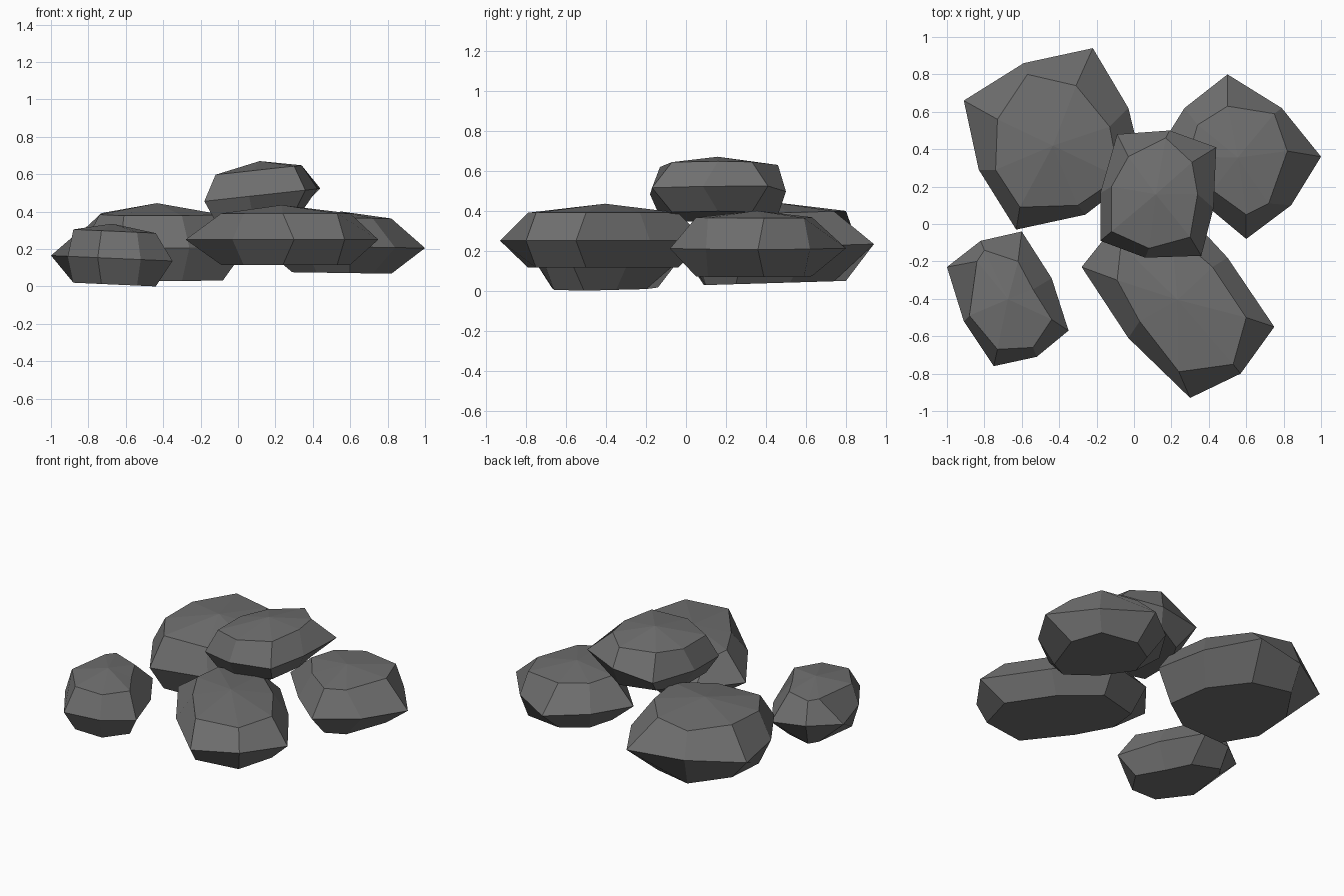
import bpy, bmesh

if "Cube" in bpy.data.objects:
    bpy.data.objects.remove(bpy.data.objects["Cube"])

stone = bpy.data.materials.new("dark grey stone")
stone.diffuse_color = (0.16, 0.16, 0.16, 1)
stone.use_nodes = True
stone.node_tree.nodes["Principled BSDF"].inputs["Base Color"].default_value = stone.diffuse_color


def rock(name, girdle, crown, mid, tilt, up, down, peak):
    """Faceted stone: flat base ring, wide girdle, crown ring and a low peak.
    mid is the girdle height at the origin; tilt is its slope along x and y."""
    bm = bmesh.new()

    def ring(points, dz):
        return [bm.verts.new((x, y, mid + tilt[0] * x + tilt[1] * y + dz)) for x, y in points]

    rings = [ring(crown, -down), ring(girdle, 0), ring(crown, up)]
    n = len(girdle)
    for low, high in zip(rings, rings[1:]):
        for i in range(n):
            j = (i + 1) % n
            bm.faces.new((low[i], low[j], high[j], high[i]))
    bm.faces.new(rings[0])
    # low peak in the middle of the crown
    cx = sum(p[0] for p in crown) / n
    cy = sum(p[1] for p in crown) / n
    tip = bm.verts.new((cx, cy, peak))
    for i in range(n):
        bm.faces.new((rings[2][i], rings[2][(i + 1) % n], tip))
    bmesh.ops.recalc_face_normals(bm, faces=bm.faces)
    mesh = bpy.data.meshes.new(name)
    bm.to_mesh(mesh)
    bm.free()
    mesh.materials.append(stone)
    bpy.context.collection.objects.link(bpy.data.objects.new(name, mesh))


# large stone at the back left
rock("back_left_rock",
     [(-.91, .66), (-.59, .86), (-.22, .94), (-.03, .62), (.05, .29), (-.26, .05), (-.63, -.03), (-.83, .29)],
     [(-.73, .56), (-.57, .80), (-.31, .74), (-.13, .52), (-.08, .25), (-.30, .10), (-.61, .09), (-.74, .29)],
     .205, (0, .03), .17, .18, .445)

# stone on the right
rock("right_rock",
     [(.27, .62), (.50, .80), (.79, .62), (1, .36), (.84, .10), (.60, -.08), (.36, .12), (.12, .38)],
     [(.34, .53), (.50, .63), (.75, .59), (.82, .39), (.72, .11), (.60, .05), (.42, .18), (.29, .36)],
     .22, (-.015, 0), .155, .14, .40)

# long stone at the front
rock("front_rock",
     [(-.28, -.23), (-.08, .02), (.24, .10), (.50, -.18), (.75, -.55), (.57, -.80), (.30, -.93), (-.03, -.61)],
     [(-.09, -.30), (-.07, -.11), (.20, -.04), (.42, -.23), (.60, -.50), (.53, -.75), (.24, -.79), (.03, -.52)],
     .25, (0, 0), .14, .135, .435)

# small stone at the front left
rock("small_rock",
     [(-1, -.23), (-.82, -.09), (-.60, -.04), (-.44, -.29), (-.35, -.57), (-.52, -.71), (-.75, -.76), (-.91, -.52)],
     [(-.84, -.20), (-.80, -.14), (-.62, -.20), (-.54, -.35), (-.44, -.51), (-.54, -.66), (-.73, -.67), (-.88, -.49)],
     .12, (-.045, 0), .145, .14, .335)

# stone resting on top of the others
rock("top_rock",
     [(-.09, .48), (.19, .50), (.44, .41), (.425, .085), (.36, -.17), (.06, -.18), (-.18, -.09), (-.18, .165)],
     [(-.03, .36), (.17, .46), (.31, .33), (.34, .16), (.30, -.07), (.08, -.13), (-.12, -.04), (-.12, .20)],
     .475, (.11, 0), .135, .115, .67)
